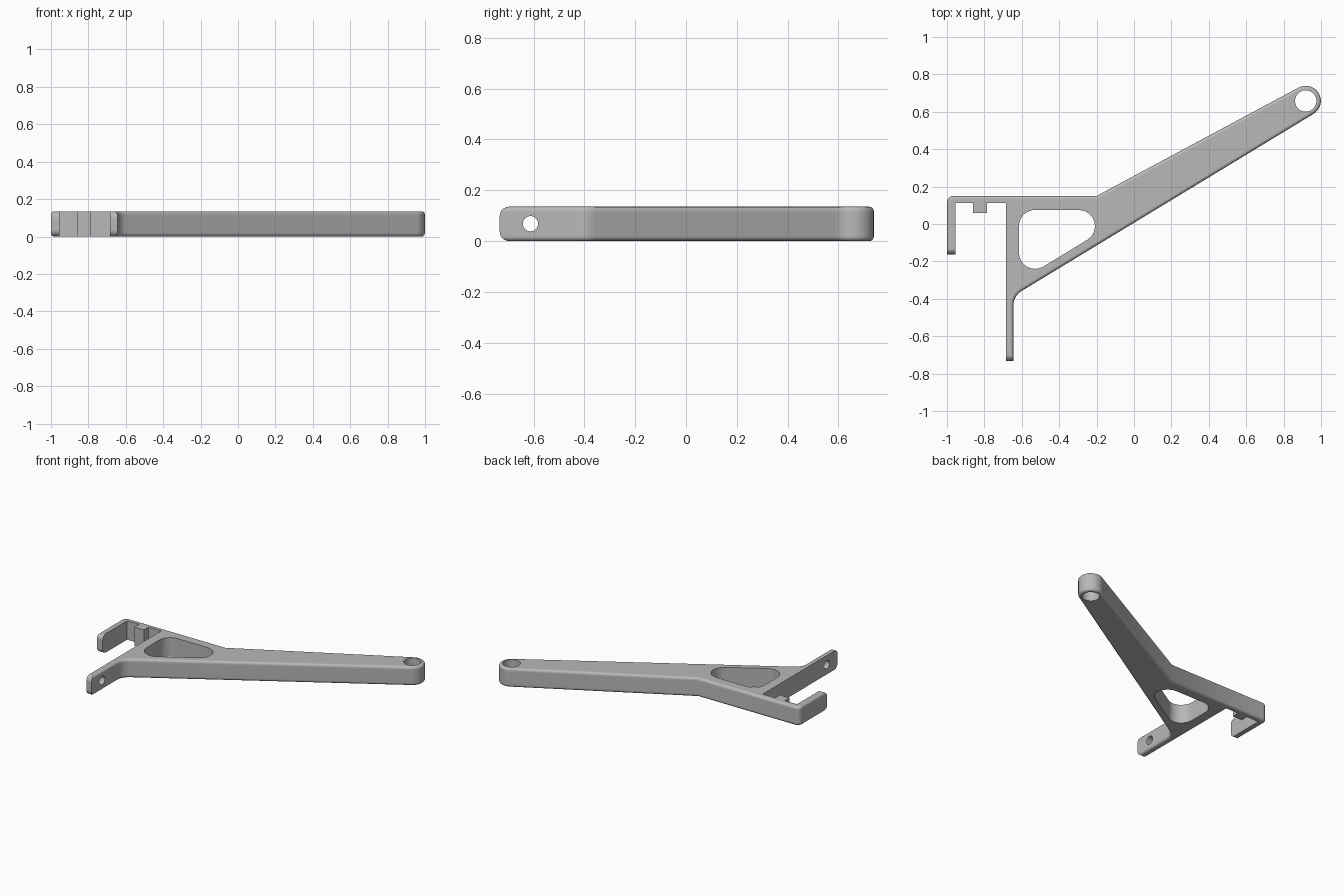
import bpy, bmesh, math
from mathutils import Vector

if "Cube" in bpy.data.objects:
    bpy.data.objects.remove(bpy.data.objects["Cube"], do_unlink=True)

HEIGHT = 0.135
EDGE = 0.017      # fillet along the outer rim
TIP = 0.036       # larger fillet on the free ends
PIVOT = Vector((0.918, 0.658))

metal = bpy.data.materials.new("mid grey")
metal.use_nodes = True
grey = (0.48, 0.48, 0.48, 1)
metal.diffuse_color = grey
metal.node_tree.nodes["Principled BSDF"].inputs["Base Color"].default_value = grey


def arc(centre, radius, start, end, steps):
    return [centre + radius * Vector((math.cos(a), math.sin(a)))
            for a in (start + (end - start) * i / steps for i in range(steps + 1))]


def rounded(prev, corner, nxt, radius, steps=8):
    """Points of a fillet that replaces one corner."""
    a, b = (prev - corner).normalized(), (nxt - corner).normalized()
    half = a.angle(b) / 2
    centre = corner + (a + b).normalized() * radius / math.sin(half)
    p = corner + a * radius / math.tan(half) - centre
    q = corner + b * radius / math.tan(half) - centre
    turn = math.atan2(p.x * q.y - p.y * q.x, p.dot(q))
    start = math.atan2(p.y, p.x)
    return arc(centre, radius, start, start + turn, steps)


def outline(corners):
    """Corners are (x, y, corner radius, fillet of the following edge)."""
    pts, fillets = [], []
    flat = [Vector(c[:2]) for c in corners]
    for i, (x, y, radius, fillet) in enumerate(corners):
        new = [flat[i]]
        if radius:
            new = rounded(flat[i - 1], flat[i], flat[(i + 1) % len(flat)], radius)
        pts += new
        fillets += [fillet] * len(new)
    return pts, fillets


def inset(pts, depths):
    """Move every edge inward by its own depth and meet neighbours again."""
    out = []
    for i, p in enumerate(pts):
        d1 = (p - pts[i - 1]).normalized()
        d2 = (pts[(i + 1) % len(pts)] - p).normalized()
        n1, n2 = Vector((-d1.y, d1.x)), Vector((-d2.y, d2.x))
        a, b = depths[i - 1], depths[i]
        det = n1.x * n2.y - n1.y * n2.x
        if abs(det) < 1e-4:
            out.append(p + n2 * b)
        else:
            out.append(p + Vector((a * n2.y - b * n1.y, b * n1.x - a * n2.x)) / det)
    return out


def round_depth(z, r):
    return r - math.sqrt(max(0, r * r - (r - z) ** 2)) if z < r else 0


def loft(name, rings):
    bm = bmesh.new()
    loops = [[bm.verts.new((p.x, p.y, z)) for p in pts] for pts, z in rings]
    n = len(loops[0])
    for low, high in zip(loops, loops[1:]):
        for i in range(n):
            j = (i + 1) % n
            bm.faces.new((low[i], low[j], high[j], high[i]))
    bm.faces.new(loops[0][::-1])
    bm.faces.new(loops[-1])
    mesh = bpy.data.meshes.new(name)
    bm.to_mesh(mesh)
    bm.free()
    mesh.materials.append(metal)
    obj = bpy.data.objects.new(name, mesh)
    bpy.context.collection.objects.link(obj)
    return obj


# Bracket outline, counter-clockwise from the foot of the long leg
start = [(-0.685, -0.733, 0, TIP), (-0.645, -0.733, 0, EDGE), (-0.645, -0.385, 0.09, EDGE)]
eye = [(p.x, p.y, 0, EDGE)
       for p in arc(PIVOT, 0.081, math.radians(-58.6), math.radians(118.2), 20)]
rest = [(-0.2, 0.15, 0, EDGE), (-1, 0.15, 0.035, EDGE), (-1, -0.163, 0, TIP),
        (-0.955, -0.163, 0, 0), (-0.955, 0.112, 0, 0), (-0.86, 0.112, 0, 0),
        (-0.86, 0.06, 0, 0), (-0.785, 0.06, 0, 0), (-0.785, 0.112, 0, 0),
        (-0.685, 0.112, 0, 0)]
pts, fillets = outline(start + eye + rest)

# Stack of rings that rounds the rim at the bottom and the top
levels = [EDGE * (1 - math.cos(math.pi / 8 * i)) for i in range(5)] + [0.026, TIP]
rings = [(inset(pts, [round_depth(z, r) for r in fillets]), z) for z in levels]
rings += [(ring, HEIGHT - z) for ring, z in reversed(rings)]
bracket = loft("bracket_arm", rings)

# Cutters: triangular window, pivot hole, screw hole in the leg
window = outline([(-0.615, 0.075, 0.086, 0), (-0.615, -0.307, 0.086, 0),
                  (0.012, 0.075, 0.086, 0)])[0]
cutters = [loft("window_cutter", [(window, -0.1), (window, 0.3)])]
for name, spot, radius, tilt in (("pivot_cutter", (PIVOT.x, PIVOT.y, 0.07), 0.057, 0),
                                 ("screw_cutter", (-0.665, -0.612, 0.068), 0.03, math.pi / 2)):
    bpy.ops.mesh.primitive_cylinder_add(vertices=32, radius=radius, depth=0.3,
                                        location=spot, rotation=(0, tilt, 0))
    bpy.context.object.name = name
    bpy.context.object.data.materials.append(metal)
    cutters.append(bpy.context.object)

bpy.ops.object.select_all(action="DESELECT")
bpy.context.view_layer.objects.active = bracket
bracket.select_set(True)
for cutter in cutters:
    cutter.hide_render = True
    cut = bracket.modifiers.new(cutter.name, "BOOLEAN")
    cut.operation = "DIFFERENCE"
    cut.solver = "EXACT"
    cut.object = cutter
    bpy.ops.object.modifier_apply(modifier=cut.name)
    bpy.data.objects.remove(cutter, do_unlink=True)

# Smooth fillets, flat broad faces
bpy.ops.object.shade_smooth_by_angle(angle=math.radians(30))
weighted = bracket.modifiers.new("weighted_normals", "WEIGHTED_NORMAL")
weighted.keep_sharp = True
